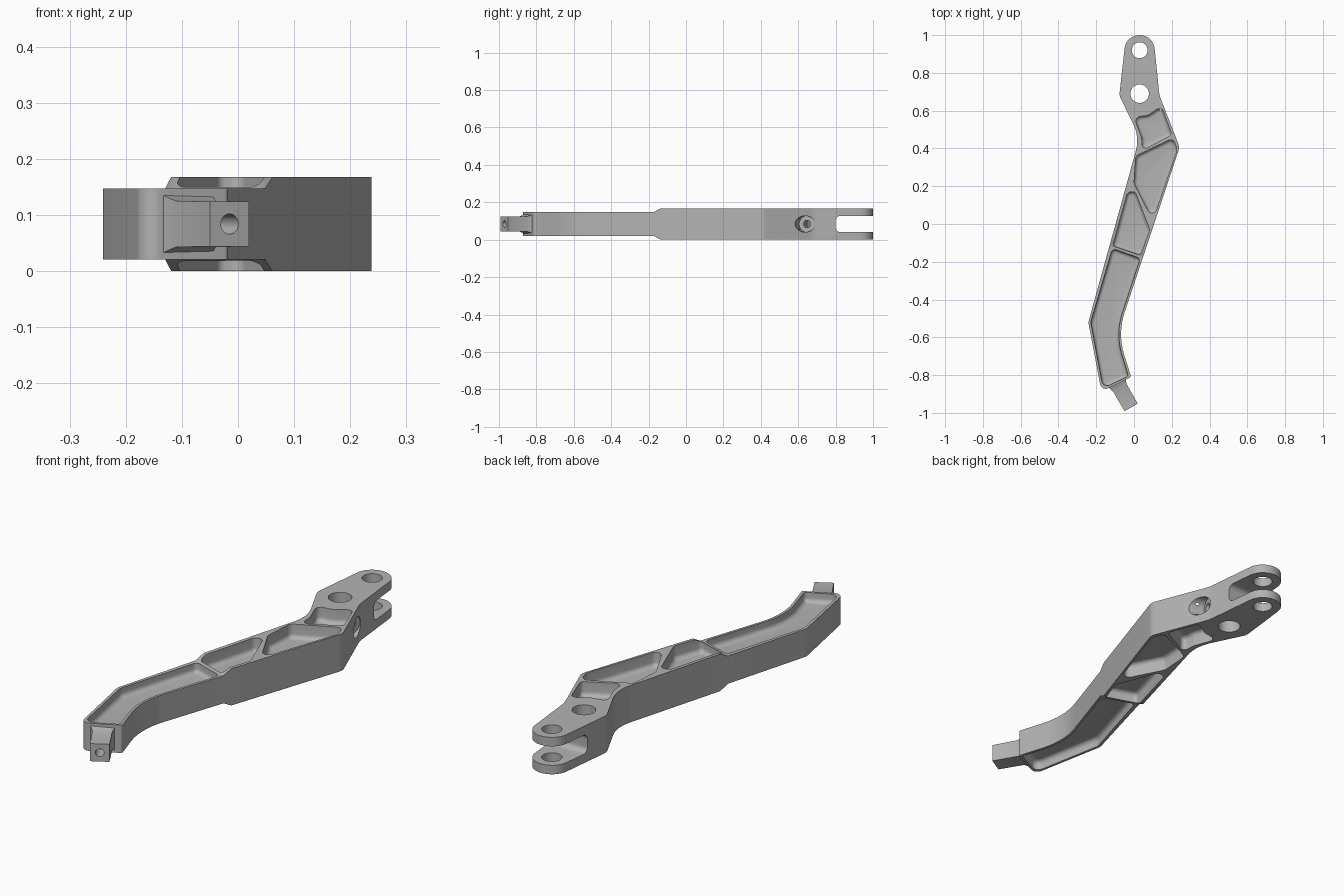
import bpy, bmesh, math
from mathutils import Vector

if "Cube" in bpy.data.objects:
    bpy.data.objects.remove(bpy.data.objects["Cube"], do_unlink=True)

MID = 0.084          # height of the symmetry plane
WEB = 0.02           # half thickness of the web between pockets

metal = bpy.data.materials.new("grey_metal")
metal.use_nodes = True
metal.diffuse_color = (0.45, 0.45, 0.45, 1)
metal.node_tree.nodes["Principled BSDF"].inputs["Base Color"].default_value = (0.45, 0.45, 0.45, 1)


def loft(name, loops):
    """Solid through loops of equal length, capped at both ends."""
    bm = bmesh.new()
    rings = [[bm.verts.new(p) for p in loop] for loop in loops]
    n = len(rings[0])
    for a, b in zip(rings, rings[1:]):
        for i in range(n):
            j = (i + 1) % n
            bm.faces.new((a[i], a[j], b[j], b[i]))
    bm.faces.new(rings[0][::-1])
    bm.faces.new(rings[-1])
    bmesh.ops.recalc_face_normals(bm, faces=bm.faces)
    mesh = bpy.data.meshes.new(name)
    bm.to_mesh(mesh)
    bm.free()
    mesh.materials.append(metal)
    ob = bpy.data.objects.new(name, mesh)
    bpy.context.collection.objects.link(ob)
    return ob


def rounded(corners, inset=0.0, steps=8):
    """Counter-clockwise polygon of (x, y, radius), moved inward and rounded."""
    n = len(corners)
    pts = [Vector(c[:2]) for c in corners]
    normals = []
    for i in range(n):
        d = (pts[(i + 1) % n] - pts[i]).normalized()
        normals.append(Vector((-d.y, d.x)))
    moved = []
    for i in range(n):
        a, b = normals[i - 1], normals[i]
        moved.append(pts[i] + (a + b) * inset / (1 + a.dot(b)))
    out = []
    for i in range(n):
        p = moved[i]
        to_a, to_b = moved[i - 1] - p, moved[(i + 1) % n] - p
        half = to_a.angle(to_b) / 2
        reach = min(max(corners[i][2] - inset * 0.6, 0.006) / math.tan(half),
                    0.49 * min(to_a.length, to_b.length))
        r = reach * math.tan(half)
        to_a.normalize()
        to_b.normalize()
        centre = p + (to_a + to_b).normalized() * r / math.sin(half)
        v0 = (p + to_a * reach - centre).normalized()
        v1 = (p + to_b * reach - centre).normalized()
        out += [centre + v0.slerp(v1, k / steps) * r for k in range(steps + 1)]
    return out


def at_height(loop, z):
    return [(p.x, p.y, z) for p in loop]


def rod(name, start, end, radius, sides=40):
    start, end = Vector(start), Vector(end)
    turn = (end - start).to_track_quat('Z', 'Y')
    ring = [turn @ Vector((radius * math.cos(a), radius * math.sin(a), 0))
            for a in (2 * math.pi * k / sides for k in range(sides))]
    return loft(name, [[start + p for p in ring], [end + p for p in ring]])


def combine(target, tool, operation):
    mod = target.modifiers.new(operation.lower(), 'BOOLEAN')
    mod.operation, mod.object, mod.solver = operation, tool, 'EXACT'
    bpy.context.view_layer.objects.active = target
    bpy.ops.object.modifier_apply(modifier=mod.name)
    bpy.data.objects.remove(tool, do_unlink=True)


# Arm outline
outline = rounded([
    (.102, 1, .08), (-.042, 1, .08), (-.078, .68, .06), (.03, .46, .2),
    (-.242, -.52, .06), (-.172, -.887, .03), (-.015, -.81, .012),
    (-.087, -.58, .5), (.242, .407, .06), (.135, .68, .15)])
arm = loft("lever_arm", [at_height(outline, -.1), at_height(outline, .3)])

# Thickness profile: thin front half, ramp, thick rear half
along, across = Vector((.31, .95, 0)).normalized(), Vector((.95, -.31, 0)).normalized()
half_profile = [(-1.3, .063), (-.15, .063), (-.11, .084), (1.3, .084)]
profile = half_profile + [(t, -h) for t, h in reversed(half_profile)]
combine(arm, loft("thickness_cutter", [
    [along * t + across * s + Vector((0, 0, MID + h)) for t, h in profile]
    for s in (-1, 1)]), 'INTERSECT')

# Lightening pockets on both faces, with filleted floors
pockets = [
    [(.15, .61, .02), (.125, .61, .03), (.075, .575, .06), (0, .565, .025),
     (.04, .46, .06), (.045, .39, .02), (.2, .472, .02)],
    [(.207, .455, .025), (.01, .36, .03), (0, .215, .04), (.1, .02, .025), (.229, .395, .05)],
    [(.005, .175, .03), (-.035, .165, .02), (-.112, -.115, .02), (.035, -.165, .02),
     (.083, -.03, .03)],
    [(.033, -.182, .02), (-.114, -.13, .02), (-.229, -.52, .06), (-.163, -.87, .03),
     (-.03, -.805, .015), (-.098, -.58, .5)]]
FILLET = 0.02
for corners in pockets:
    for side in (1, -1):
        loops = []
        for k in range(6):
            a = k / 5 * math.pi / 2
            loops.append(at_height(rounded(corners, FILLET * (1 - math.sin(a))),
                                   MID + side * (WEB + FILLET * (1 - math.cos(a)))))
        loops.append(at_height(rounded(corners), MID + side * .2))
        combine(arm, loft("pocket_cutter", loops), 'DIFFERENCE')

# Clevis slot with rounded inner corners
slot = rounded([(.8, MID - .043, .025), (1.1, MID - .043, .01),
                (1.1, MID + .043, .01), (.8, MID + .043, .025)])
combine(arm, loft("slot_cutter", [[(x, p.x, p.y) for p in slot] for x in (-.3, .4)]), 'DIFFERENCE')

# Front tang with a flared root
root, tip = Vector((-.0875, -.845, MID)), Vector((-.015, -.971, MID))
axis = (tip - root).normalized()
side_dir = axis.cross(Vector((0, 0, 1)))


def square(s, h):
    return [root + axis * s + side_dir * a * h + Vector((0, 0, b * h))
            for a, b in ((-1, -1), (1, -1), (1, 1), (-1, 1))]


length = (tip - root).length
combine(arm, loft("tang", [square(-.006, .052), square(.01, .046), square(.026, .041),
                           square(length, .04)]), 'UNION')

# Pivot holes, stepped side bore and blind tang hole
bore = Vector((.17, .63, MID))
inward = Vector((-.94, .3, 0)).normalized()
for start, end, radius in (
        ((.03, .92, -.1), (.03, .92, .3), .042),
        ((.03, .69, -.1), (.03, .69, .3), .049),
        (bore - inward * .1, bore + inward * .055, .044),
        (bore, bore + inward * .13, .02),
        (tip + axis * .05, tip - axis * .07, .018)):
    combine(arm, rod("hole_cutter", start, end, radius), 'DIFFERENCE')

# Smooth curved walls, keep edges sharp
bpy.ops.object.select_all(action='DESELECT')
arm.select_set(True)
bpy.context.view_layer.objects.active = arm
bpy.ops.object.shade_smooth_by_angle(angle=math.radians(30))
